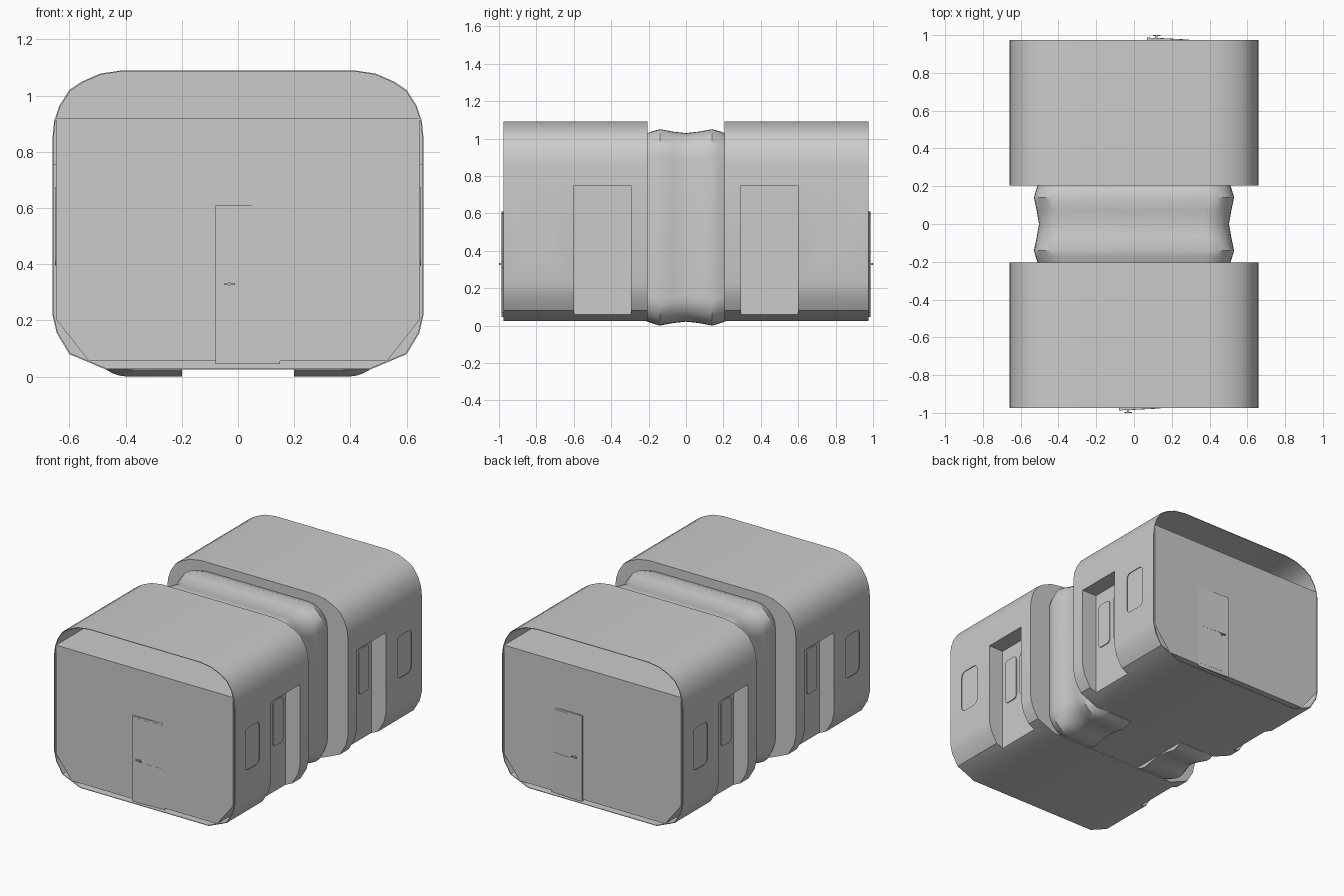
import bpy, bmesh, math
from mathutils import Matrix

if "Cube" in bpy.data.objects:
    bpy.data.objects.remove(bpy.data.objects["Cube"])


def finish(bm, name):
    bmesh.ops.recalc_face_normals(bm, faces=bm.faces[:])
    me = bpy.data.meshes.new(name)
    bm.to_mesh(me)
    bm.free()
    ob = bpy.data.objects.new(name, me)
    bpy.context.collection.objects.link(ob)
    return ob


def loft(name, rings):
    bm = bmesh.new()
    vs = [[bm.verts.new(p) for p in r] for r in rings]
    n = len(vs[0])
    for a, b in zip(vs, vs[1:]):
        for i in range(n):
            bm.faces.new((a[i], a[(i + 1) % n], b[(i + 1) % n], b[i]))
    bm.faces.new(vs[0])
    bm.faces.new(vs[-1])
    return finish(bm, name)


def prism_y(name, pts, y0, y1):
    return loft(name, [[(x, y, z) for x, z in pts] for y in (y0, y1)])


def prism_x(name, pts, x0, x1):
    return loft(name, [[(x, y, z) for y, z in pts] for x in (x0, x1)])


def box(name, x0, x1, y0, y1, z0, z1):
    return prism_y(name, [(x0, z0), (x1, z0), (x1, z1), (x0, z1)], y0, y1)


def rounded(a0, a1, b0, b1, r, seg=5):
    pts = []
    for k, (ca, cb) in enumerate([(a1 - r, b1 - r), (a0 + r, b1 - r),
                                  (a0 + r, b0 + r), (a1 - r, b0 + r)]):
        for i in range(seg + 1):
            t = math.pi / 2 * (k + i / seg)
            pts.append((ca + r * math.cos(t), cb + r * math.sin(t)))
    return pts


def cut(ob, cutters):
    for c in cutters:
        m = ob.modifiers.new("cut", 'BOOLEAN')
        m.operation, m.solver, m.object = 'DIFFERENCE', 'EXACT', c
        bpy.context.view_layer.objects.active = ob
        bpy.ops.object.modifier_apply(modifier=m.name)


def smooth(ob, angle=32):
    bpy.ops.object.select_all(action='DESELECT')
    ob.select_set(True)
    bpy.context.view_layer.objects.active = ob
    bpy.ops.object.shade_smooth_by_angle(angle=math.radians(angle))


def mirrored(half):
    return half + [(-x, z) for x, z in reversed(half)]


# cross-sections: outer car shell, inner cabin, door frame
HULL = mirrored([(.47, .025), (.60, .08), (.645, .155), (.66, .22), (.66, .85), (.654, .91),
                 (.635, .965), (.60, 1.02), (.555, 1.05), (.49, 1.078), (.41, 1.09)])
INNER = [(x * .994, .557 + (z - .557) * .993) for x, z in HULL]
CABIN = mirrored([(.53, .055), (.648, .205), (.648, .92)])
FRAME = mirrored([(x * .997, .557 + (z - .557) * .996) for x, z in HULL[:4]] + [(.658, .756)])
DX = .553  # plane of the recessed side doors

for s, side in ((-1, "front"), (1, "back")):
    # cutters for door recesses and windows
    doors, windows = [], []
    for m in (-1, 1):
        doors.append(box("door_cutter", m * DX, m * .8, s * .295, s * .6, -.1, .75))
        ys = sorted((s * .72, s * .865))
        windows.append(prism_x("window_cutter", rounded(ys[0], ys[1], .395, .672, .03),
                               m * .653, m * .8))
    hollow = prism_y("hollow_cutter", INNER, s * 1.1, s * .212)

    # car shell, open at its outer end
    shell = prism_y(side + "_car_shell", HULL, s * .975, s * .205)
    cut(shell, [hollow] + doors + windows)
    smooth(shell)
    # cabin inside the shell, and solid frame around the doors
    cabin = prism_y(side + "_cabin", CABIN, s * .975, s * .208)
    cut(cabin, doors)
    frame = prism_y(side + "_door_frame", FRAME, s * .285, s * .61)
    cut(frame, doors)
    for c in doors + windows + [hollow]:
        bpy.data.objects.remove(c)

    # side door windows and side window panes
    for m, lr in ((-1, "left"), (1, "right")):
        for k, y0 in enumerate((.325, .465)):
            a, b = sorted((s * y0, s * (y0 + .105)))
            prism_x(f"{side}_{lr}_door_glass_{k}", rounded(a, b, .36, .66, .025),
                    m * (DX - .01), m * (DX + .006))
        a, b = sorted((s * .72, s * .865))
        prism_x(f"{side}_{lr}_window_pane", rounded(a, b, .395, .672, .03), m * .64, m * .652)

    # end door: slightly ajar wedge with panels and a handle
    ox = 0 if s < 0 else .15
    y = lambda d: s * (.975 + d)

    def wedge(name, x0, x1, z0, z1, extra):
        d = lambda x: .012 * (.15 - x) / .23 + extra
        base = [(x0 + ox, y(-.004)), (x1 + ox, y(-.004)), (x1 + ox, y(d(x1))), (x0 + ox, y(d(x0)))]
        loft(name, [[(px, py, z) for px, py in base] for z in (z0, z1)])

    wedge(side + "_end_door", -.08, .15, .045, .61, 0)
    wedge(side + "_end_door_upper_panel", -.045, .13, .34, .598, .001)
    wedge(side + "_end_door_lower_panel", -.045, .13, .07, .312, .001)
    box(side + "_handle_stem", -.036 + ox, -.026 + ox, y(0), y(.024), .324, .334)
    box(side + "_handle_lever", -.05 + ox, -.01 + ox, y(.019), y(.025), .326, .332)

# gangway bellows between the cars
rings = []
for yy, hw, dz in ((-.21, .508, .022), (-.175, .52, .01), (-.14, .53, 0), (-.07, .515, .013),
                   (0, .503, .021), (.07, .515, .013), (.14, .53, 0), (.175, .52, .01),
                   (.21, .508, .022)):
    rings.append([(x, yy, z) for x, z in rounded(-hw, hw, dz, 1.05 - dz, .14, 8)])
bellows = loft("gangway_bellows", rings)
notch = box("notch_cutter", -.2, .2, -.3, .3, -.1, .026)
cut(bellows, [notch])
bpy.data.objects.remove(notch)
smooth(bellows, 35)
